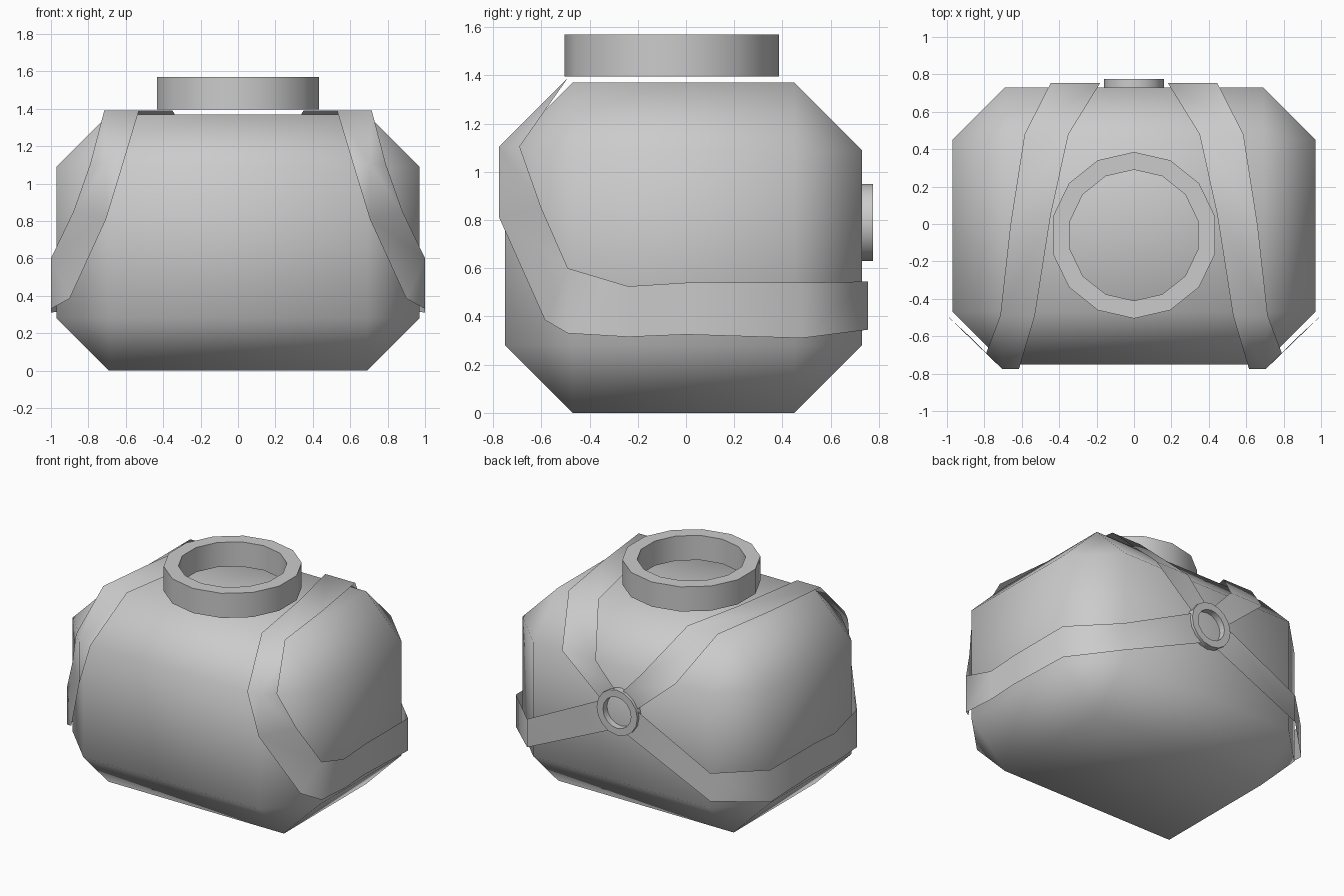
import bpy, bmesh, math
from mathutils import Matrix

if "Cube" in bpy.data.objects:
    bpy.data.objects.remove(bpy.data.objects["Cube"])


def make_object(name, bm, smooth_angle=None):
    for f in bm.faces:
        f.smooth = True
    mesh = bpy.data.meshes.new(name)
    bm.to_mesh(mesh)
    bm.free()
    ob = bpy.data.objects.new(name, mesh)
    bpy.context.collection.objects.link(ob)
    if smooth_angle:
        bpy.ops.object.select_all(action='DESELECT')
        ob.select_set(True)
        bpy.context.view_layer.objects.active = ob
        bpy.ops.object.shade_smooth_by_angle(angle=math.radians(smooth_angle))
    return ob


def ring(name, r_out, r_in, depth, sides, matrix):
    # rectangular section swept round the local z axis
    bm = bmesh.new()
    section = [(r_out, 0), (r_out, depth), (r_in, depth), (r_in, 0)]
    loops = []
    for i in range(sides):
        a = math.pi / 2 + 2 * math.pi * i / sides
        loops.append([bm.verts.new((r * math.cos(a), r * math.sin(a), z))
                      for r, z in section])
    for i in range(sides):
        p, q = loops[i], loops[(i + 1) % sides]
        for k in range(4):
            m = (k + 1) % 4
            bm.faces.new((p[k], q[k], q[m], p[m]))
    bmesh.ops.recalc_face_normals(bm, faces=bm.faces)
    bm.transform(matrix)
    return make_object(name, bm, 35)


# Body: box with one wide, softly shaded chamfer
bm = bmesh.new()
bmesh.ops.create_cube(bm, size=1)
bm.transform(Matrix.Translation((0, -0.01, 0.685)) @ Matrix.Diagonal((1.94, 1.48, 1.37, 1)))
bmesh.ops.bevel(bm, geom=bm.edges[:], offset=0.28, offset_type='OFFSET',
                segments=1, affect='EDGES')
make_object("body", bm)

# Neck ring floating just above the body, and the ring at the back
ring("neck_ring", 0.445, 0.35, 0.175, 14, Matrix.Translation((0, -0.06, 1.395)))
ring("back_ring", 0.16, 0.11, 0.045, 16,
     Matrix.Translation((0, 0.775, 0.79)) @ Matrix.Rotation(math.pi / 2, 4, 'X'))

# Harness strap: inner and outer edge, from the back ring over the
# shoulder, round the front corner and along the side to the ring again
inner = [(.03, .755, .94), (.18, .755, 1.105), (.35, .48, 1.39), (.445, .05, 1.39),
         (.53, -.49, 1.39), (.615, -.775, 1.105), (.705, -.775, .81),
         (.9, -.585, .385), (1, -.49, .33), (1, -.24, .315), (1, 0, .325),
         (1, .48, .31), (.72, .755, .345), (.05, .755, .65)]
outer = [(.15, .755, .85), (.445, .755, 1.105), (.585, .48, 1.39), (.66, 0, 1.39),
         (.715, -.49, 1.39), (.79, -.69, 1.105), (.88, -.6, .85),
         (1, -.49, .6), (1, -.49, .6), (1, -.24, .525), (1, 0, .54),
         (1, .48, .54), (.72, .755, .545), (.15, .755, .83)]
# The crease crosses the strap from the outer to the inner edge
crease = outer[:5] + [(.705, -.775, 1.105)] + inner[6:]

bm = bmesh.new()
verts = {}
for co in inner + crease + outer:
    if co not in verts:
        verts[co] = bm.verts.new(co)
for left, right in ((inner, crease), (crease, outer)):
    for i in range(len(left) - 1):
        corners = list(dict.fromkeys((left[i], left[i + 1], right[i + 1], right[i])))
        if len(corners) > 2:
            bm.faces.new([verts[c] for c in corners])
strap = make_object("harness_strap", bm)
strap.modifiers.new("mirror", 'MIRROR').use_mirror_merge = False
